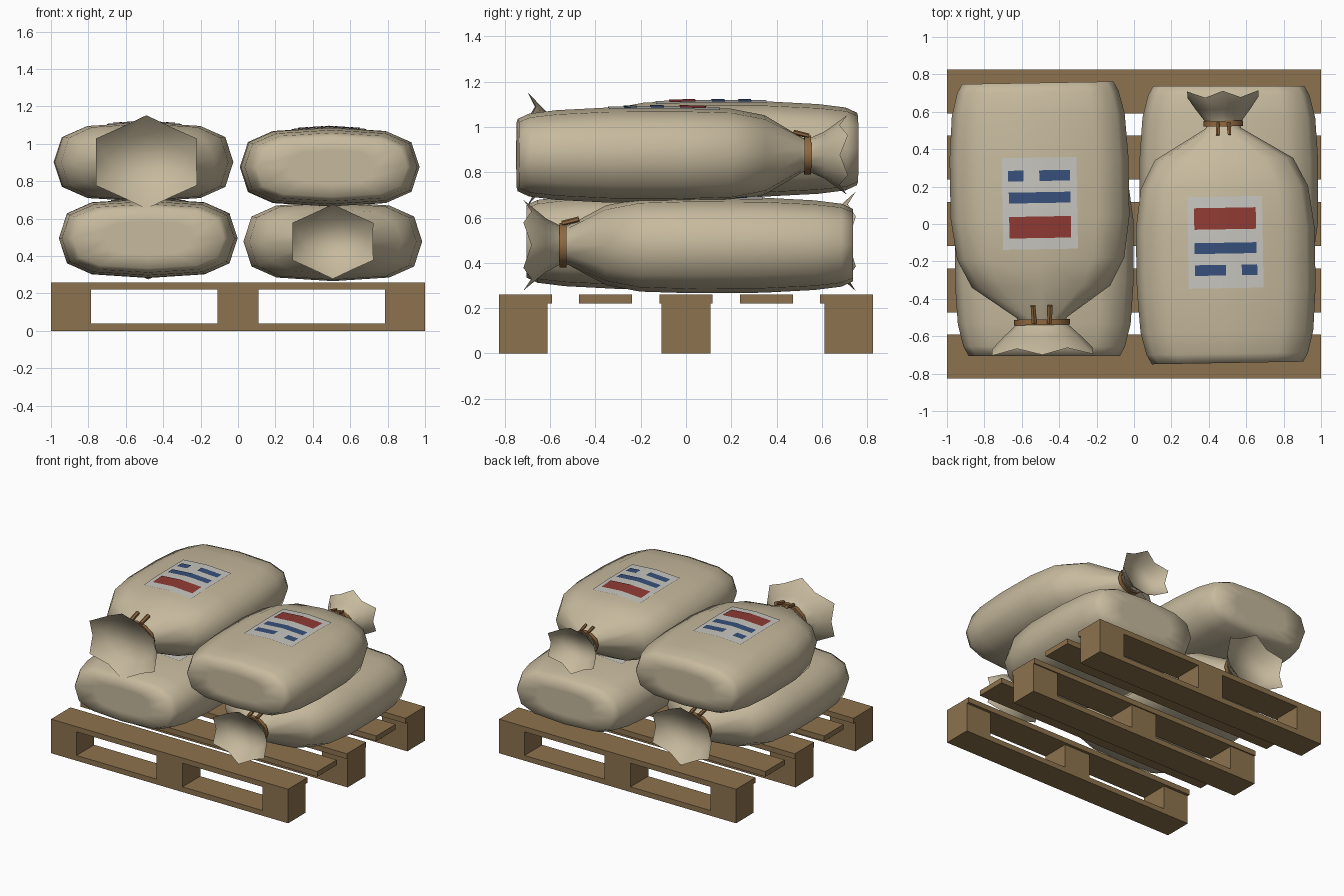
import bpy, bmesh
from math import cos, sin, pi, radians, copysign
from mathutils import Matrix, Vector
from mathutils.bvhtree import BVHTree

if "Cube" in bpy.data.objects:
    bpy.data.objects.remove(bpy.data.objects["Cube"], do_unlink=True)


def material(name, r, g, b):
    m = bpy.data.materials.new(name)
    m.use_nodes = True
    m.diffuse_color = (r, g, b, 1)
    bsdf = next(n for n in m.node_tree.nodes if n.type == "BSDF_PRINCIPLED")
    bsdf.inputs["Base Color"].default_value = (r, g, b, 1)
    bsdf.inputs["Roughness"].default_value = 0.9
    return m


WOOD = material("pallet wood", 0.27, 0.17, 0.077)
CLOTH = material("sack cloth", 0.57, 0.49, 0.34)
ROPE = material("rope brown", 0.28, 0.14, 0.05)
PAPER = material("label paper", 0.57, 0.56, 0.52)
RED = material("label red", 0.28, 0.043, 0.034)
BLUE = material("label blue", 0.037, 0.08, 0.2)


def finish(bm, name, mat, place=Matrix(), smooth=None):
    me = bpy.data.meshes.new(name)
    bm.to_mesh(me)
    bm.free()
    me.materials.append(mat)
    if smooth:
        me.shade_smooth()
        me.set_sharp_from_angle(angle=radians(smooth))
    ob = bpy.data.objects.new(name, me)
    ob.matrix_world = place
    bpy.context.collection.objects.link(ob)
    return ob


# Pallet
def add_box(bm, x0, x1, y0, y1, z0, z1):
    size = Matrix.Diagonal((x1 - x0, y1 - y0, z1 - z0, 1))
    mid = Matrix.Translation(((x0 + x1) / 2, (y0 + y1) / 2, (z0 + z1) / 2))
    bmesh.ops.create_cube(bm, size=1, matrix=mid @ size)


for name, y0, y1 in (("front", -0.825, -0.612), ("middle", -0.108, 0.108), ("back", 0.612, 0.825)):
    bm = bmesh.new()
    add_box(bm, -1, 1, y0, y1, 0, 0.04)
    for x0, x1 in ((-1, -0.785), (-0.11, 0.11), (0.785, 1)):
        add_box(bm, x0, x1, y0, y1, 0.04, 0.22)
    finish(bm, name + "_skid", WOOD)

for i, y in enumerate((-0.708, -0.355, 0, 0.355, 0.708)):
    bm = bmesh.new()
    add_box(bm, -1, 1, y - 0.117, y + 0.117, 0.22, 0.26)
    finish(bm, f"deck_board_{i + 1}", WOOD)


# Sacks: lofted along local y, from the closed end to the tied neck
SIDES = 12


def section(bm, s, a, b, n):
    ring = []
    for i in range(SIDES):
        c, d = cos(2 * pi * i / SIDES), sin(2 * pi * i / SIDES)
        x = copysign(abs(c) ** (2 / n), c) * a
        z = copysign(abs(d) ** (2 / n), d) * b
        ring.append(bm.verts.new((x, s, z)))
    return ring


def bridge(bm, r0, r1):
    for i in range(len(r0)):
        j = (i + 1) % len(r0)
        bm.faces.new((r0[i], r1[i], r1[j], r0[j]))


BODY = [(0, 0.23, 0.09, 3), (0, 0.405, 0.16, 3), (0.05, 0.432, 0.183, 3),
        (0.17, 0.462, 0.198, 3), (0.4, 0.478, 0.21, 3), (0.72, 0.478, 0.212, 3),
        (0.94, 0.447, 0.205, 3), (1.09, 0.37, 0.176, 2.6)]


def make_body(k):
    bm = bmesh.new()
    neck = [(1.255, 0.108 * k, 0.088 * k, 2), (1.28, 0.1 * k, 0.08 * k, 2)]
    rings = [section(bm, *p) for p in BODY + neck]
    bm.faces.new(rings[0])
    for r0, r1 in zip(rings, rings[1:]):
        bridge(bm, r0, r1)
    bmesh.ops.recalc_face_normals(bm, faces=bm.faces)
    return bm


def make_flare(k):
    bm = bmesh.new()
    neck = section(bm, 1.28, 0.1 * k, 0.08 * k, 2)
    mid = section(bm, 1.355, 0.165 * k, 0.118 * k, 2)
    rim = section(bm, 1.455, 0.25 * k, 0.2 * k, 2)
    for v in rim[::2]:
        v.co = (v.co.x * 0.86, v.co.y - 0.035, v.co.z * 0.86)
    bridge(bm, neck, mid)
    bridge(bm, mid, rim)
    bm.faces.new(mid)
    return bm


def make_rope(k):
    bm = bmesh.new()
    loops = [section(bm, 1.28 + dy, (0.108 + r) * k, (0.086 + r) * k, 2)
             for dy, r in ((-0.015, -0.01), (-0.015, 0.012), (0.015, 0.012), (0.015, -0.01))]
    for i in range(4):
        bridge(bm, loops[i], loops[(i + 1) % 4])
    for x in (-0.033, 0.033):
        start = Vector((x * k, 1.285, 0.096 * k))
        end = Vector((x * k * 1.1, 1.28 - 0.07 * k, 0.115 * k))
        turn = (end - start).to_track_quat("Z", "Y").to_matrix().to_4x4()
        bmesh.ops.create_cone(bm, cap_ends=True, segments=6, radius1=0.012 * k, radius2=0.012 * k,
                              depth=(end - start).length,
                              matrix=Matrix.Translation((start + end) / 2) @ turn)
    bmesh.ops.recalc_face_normals(bm, faces=bm.faces)
    return bm


# Printed label plates, laid over the top of the sack
def make_patch(tree, x0, x1, s0, s1, lift):
    bm = bmesh.new()
    bmesh.ops.create_grid(bm, x_segments=8, y_segments=8, size=0.5)
    for v in bm.verts:
        x = x0 + (v.co.x + 0.5) * (x1 - x0)
        s = s0 + (v.co.y + 0.5) * (s1 - s0)
        hit = tree.ray_cast(Vector((x, s, 1)), Vector((0, 0, -1)))[0]
        v.co = (x, s, hit.z + lift)
    return bm


PRINT = (("label", PAPER, -0.2, 0.2, 0.4, 0.89, 0.005),
         ("label_red_band", RED, -0.165, 0.165, 0.715, 0.83, 0.009),
         ("label_blue_band", BLUE, -0.165, 0.165, 0.585, 0.643, 0.009),
         ("label_long_dash", BLUE, -0.165, 0, 0.468, 0.525, 0.009),
         ("label_short_dash", BLUE, 0.085, 0.168, 0.468, 0.525, 0.009))

# name, closed end position, turn in degrees, neck scale
SACKS = (("lower_right_sack", (-0.48, -0.705, 0.495), 0, 1.1),
         ("lower_left_sack", (0.507, 0.737, 0.478), 180, 1.0),
         ("upper_right_sack", (-0.515, 0.755, 0.903), 181, 1.25),
         ("upper_left_sack", (0.5, -0.743, 0.876), 1, 0.88))

for name, spot, turn, k in SACKS:
    place = Matrix.Translation(spot) @ Matrix.Rotation(radians(turn), 4, "Z")
    body = make_body(k)
    tree = BVHTree.FromBMesh(body)
    finish(body, name + "_body", CLOTH, place, 120)
    finish(make_flare(k), name + "_ruffle", CLOTH, place, 35)
    finish(make_rope(k), name + "_rope", ROPE, place, 40)
    for part, mat, *area in PRINT:
        finish(make_patch(tree, *area), f"{name}_{part}", mat, place, 60)
